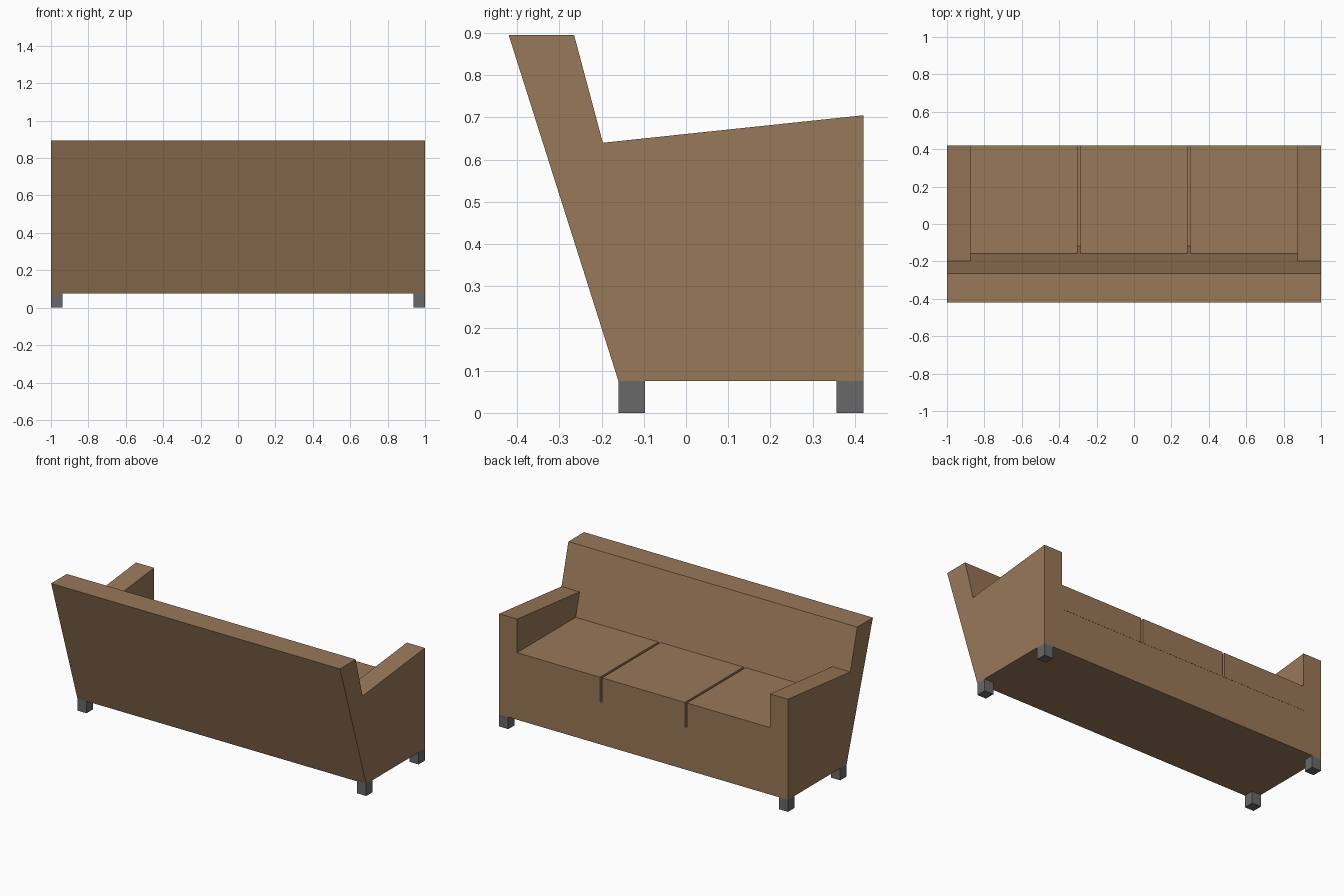
import bpy, bmesh

if "Cube" in bpy.data.objects:
    bpy.data.objects.remove(bpy.data.objects["Cube"])

# Flat colours
def material(name, rgb):
    m = bpy.data.materials.new(name)
    m.diffuse_color = (*rgb, 1)
    m.use_nodes = True
    m.node_tree.nodes["Principled BSDF"].inputs["Base Color"].default_value = m.diffuse_color
    return m

brown = material("brown upholstery", (0.315, 0.188, 0.098))
grey = material("dark grey feet", (0.14, 0.14, 0.14))


# Extrude a (y, z) side profile from x0 to x1
def prism(name, profile, x0, x1, mat):
    bm = bmesh.new()
    face = bm.faces.new([bm.verts.new((x0, y, z)) for y, z in profile])
    new = bmesh.ops.extrude_face_region(bm, geom=[face])["geom"]
    bmesh.ops.translate(bm, vec=(x1 - x0, 0, 0),
                        verts=[v for v in new if isinstance(v, bmesh.types.BMVert)])
    bmesh.ops.recalc_face_normals(bm, faces=bm.faces)
    mesh = bpy.data.meshes.new(name)
    bm.to_mesh(mesh)
    bm.free()
    mesh.materials.append(mat)
    ob = bpy.data.objects.new(name, mesh)
    bpy.context.collection.objects.link(ob)
    return ob


BACK, FRONT = -0.42, 0.42
TOP, BOTTOM = 0.895, 0.075
BASE, SEAT = 0.34, 0.495
ARM_IN = 0.875


# Slanted front surface of the backrest
def rest(z):
    return -0.265 + (TOP - z) * 0.068 / 0.255


# Body: arms, backrest and base in one piece, seat well cut out between the arms
body = prism("sofa_body", [(BACK, TOP), (rest(TOP), TOP), (rest(0.64), 0.64),
                           (FRONT, 0.705), (FRONT, BOTTOM), (-0.16, BOTTOM)],
             -1, 1, brown)
well = prism("seat_well_cutter", [(rest(BASE), BASE), (0.6, BASE), (0.6, 0.8), (rest(0.8), 0.8)],
             -ARM_IN, ARM_IN, brown)
well.hide_render = True
well.hide_viewport = True
cut = body.modifiers.new("seat well", "BOOLEAN")
cut.operation = "DIFFERENCE"
cut.solver = "EXACT"
cut.object = well

# Three seat cushions with narrow gaps
GAP = 0.015
width = (2 * ARM_IN - 2 * GAP) / 3
for i in range(3):
    x = -ARM_IN + i * (width + GAP)
    prism(f"seat_cushion_{i + 1}",
          [(rest(BASE), BASE), (FRONT + 0.001, BASE), (FRONT + 0.001, SEAT), (rest(SEAT), SEAT)],
          x, x + width, brown)

# Four square feet
F = 0.063
for side, x in (("left", -1), ("right", 1 - F)):
    for end, y in (("rear", -0.16), ("front", FRONT - F)):
        prism(f"{end}_{side}_foot", [(y, 0), (y + F, 0), (y + F, BOTTOM), (y, BOTTOM)],
              x, x + F, grey)
